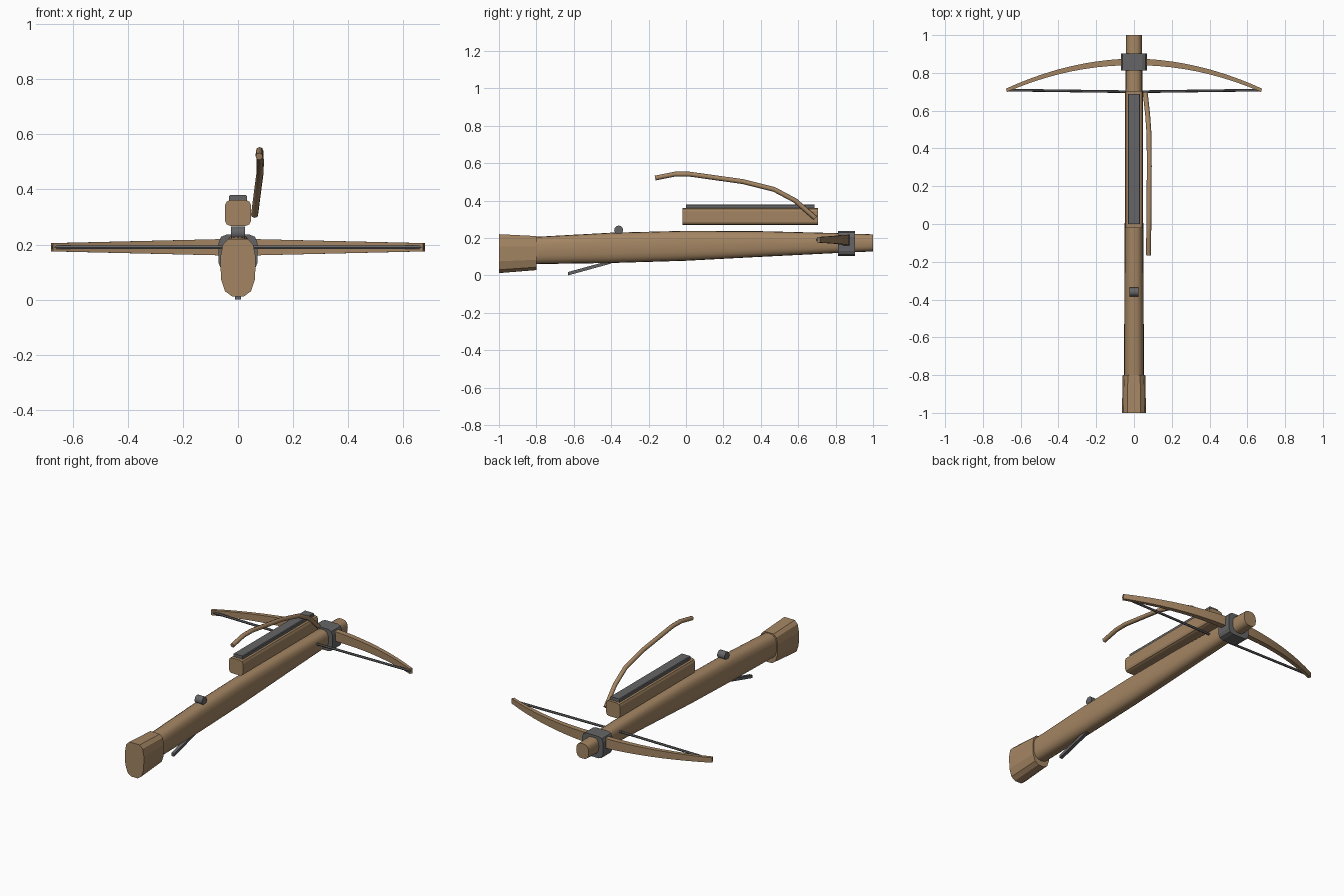
import bpy, bmesh, math
from mathutils import Vector

if "Cube" in bpy.data.objects:
    bpy.data.objects.remove(bpy.data.objects["Cube"])


def material(name, color):
    m = bpy.data.materials.new(name)
    m.diffuse_color = (*color, 1)
    m.use_nodes = True
    m.node_tree.nodes["Principled BSDF"].inputs["Base Color"].default_value = m.diffuse_color
    return m


WOOD = material("wood", (0.37, 0.235, 0.125))
METAL = material("metal", (0.13, 0.13, 0.135))


def skin(name, rings, mat, smooth=None):
    """Join equal-length rings of points into a capped solid."""
    bm = bmesh.new()
    vs = [[bm.verts.new(p) for p in r] for r in rings]
    n = len(vs[0])
    for a, b in zip(vs, vs[1:]):
        for i in range(n):
            j = (i + 1) % n
            bm.faces.new((a[i], a[j], b[j], b[i]))
    bm.faces.new(vs[0][::-1])
    bm.faces.new(vs[-1])
    bmesh.ops.recalc_face_normals(bm, faces=bm.faces)
    me = bpy.data.meshes.new(name)
    bm.to_mesh(me)
    bm.free()
    me.materials.append(mat)
    ob = bpy.data.objects.new(name, me)
    bpy.context.collection.objects.link(ob)
    if smooth:
        bpy.ops.object.select_all(action='DESELECT')
        bpy.context.view_layer.objects.active = ob
        ob.select_set(True)
        bpy.ops.object.shade_smooth_by_angle(angle=math.radians(smooth))
    return ob


def oval(y, w, z0, z1, n=20, power=2.6):
    """Superellipse section across the stock."""
    pts = []
    for i in range(n):
        c, s = (f(2 * math.pi * i / n) for f in (math.cos, math.sin))
        x = math.copysign(abs(c) ** (2 / power), c) * w
        z = math.copysign(abs(s) ** (2 / power), s) * (z1 - z0) / 2
        pts.append((x, y, (z0 + z1) / 2 + z))
    return pts


def mirrored(y, half):
    """Section from its right half, listed from top to bottom."""
    return [(x, y, z) for x, z in half] + [(-x, y, z) for x, z in reversed(half)]


def box(name, lo, hi, mat, bevel=0.0, segments=1):
    """Block with its lengthwise edges bevelled."""
    (x0, y0, z0), (x1, y1, z1) = lo, hi
    corners = [(x0, z0), (x1, z0), (x1, z1), (x0, z1)]
    ob = skin(name, [[(x, y, z) for x, z in corners] for y in (y0, y1)], mat)
    if bevel:
        bm = bmesh.new()
        bm.from_mesh(ob.data)
        edges = [e for e in bm.edges if abs(e.verts[0].co.y - e.verts[1].co.y) > 0.01]
        bmesh.ops.bevel(bm, geom=edges, offset=bevel, segments=segments,
                        profile=0.5, affect='EDGES')
        bm.to_mesh(ob.data)
        bm.free()
    return ob


def tube(name, pts, r, mat, n=8, smooth=50):
    """Round bar swept along a path."""
    pts = [Vector(p) for p in pts]
    rings = []
    for i, p in enumerate(pts):
        t = (pts[min(i + 1, len(pts) - 1)] - pts[max(i - 1, 0)]).normalized()
        u = t.cross(Vector((0, 0, 1)) if abs(t.z) < 0.9 else Vector((1, 0, 0))).normalized()
        v = t.cross(u)
        rings.append([p + r * (math.cos(a) * u + math.sin(a) * v)
                      for a in (2 * math.pi * k / n for k in range(n))])
    return skin(name, rings, mat, smooth)


# Stock: long tapered beam
skin("stock", [oval(*s) for s in (
    (-0.82, 0.053, 0.06, 0.205), (-0.4, 0.051, 0.066, 0.228),
    (0.0, 0.049, 0.078, 0.238), (0.4, 0.047, 0.099, 0.236),
    (0.8, 0.044, 0.119, 0.226), (1.0, 0.042, 0.128, 0.219))], WOOD, 40)

# Butt: faceted block at the back
half = [(0.035, 0.22), (0.055, 0.2), (0.064, 0.155), (0.062, 0.075), (0.047, 0.03), (0.022, 0.012)]
front = [(x * 0.93, 0.028 + (z - 0.012) * 0.875) for x, z in half]
skin("butt", [mirrored(-1.0, half), mirrored(-0.8, front)], WOOD)

# Bow limbs: curved, tapering to the tips
rings = []
for i in range(-10, 11):
    t = i / 10
    x, y = 0.675 * t, 0.858 - 0.15 * t * t
    h = 0.031 - 0.016 * abs(t)
    d = 0.018 - 0.009 * abs(t)
    nrm = Vector((0.3 * t / 0.675, 1, 0)).normalized() * d
    p = Vector((x, y, 0.19))
    rings.append([p + sn * nrm + Vector((0, 0, sz * h))
                  for sn, sz in ((-1, -1), (1, -1), (1, 1), (-1, 1))])
skin("bow", rings, WOOD, 30)

# Bow string, drawn slightly back
tube("bow_string", [(-0.675, 0.709, 0.19), (0, 0.7, 0.19), (0.675, 0.709, 0.19)], 0.007, METAL, 6)

# Metal band clamping bow to stock
box("bow_clamp", (-0.07, 0.812, 0.103), (0.07, 0.903, 0.236), METAL, 0.028, 2)

# Bolt magazine and its lid
box("magazine", (-0.047, -0.02, 0.268), (0.047, 0.705, 0.361), WOOD, 0.018, 2)
box("magazine_lid", (-0.032, 0.0, 0.355), (0.032, 0.688, 0.38), METAL, 0.004)

# Cocking lever: bent bar beside the magazine
tube("cocking_lever", [
    (0.077, -0.165, 0.52), (0.078, -0.06, 0.541), (0.079, 0.02, 0.541),
    (0.081, 0.305, 0.501), (0.08, 0.47, 0.46), (0.072, 0.583, 0.4),
    (0.06, 0.69, 0.307)], 0.013, WOOD)

# Nut on top of the stock
tube("release_nut", [(-0.025, -0.36, 0.242), (0.025, -0.36, 0.242)], 0.024, METAL, 12)

# Trigger bar under the stock
skin("trigger", [[(sx * 0.01, y, z + sz * 0.009) for sx, sz in ((-1, -1), (1, -1), (1, 1), (-1, 1))]
                 for y, z in ((-0.63, 0.009), (-0.4, 0.072))], METAL)
